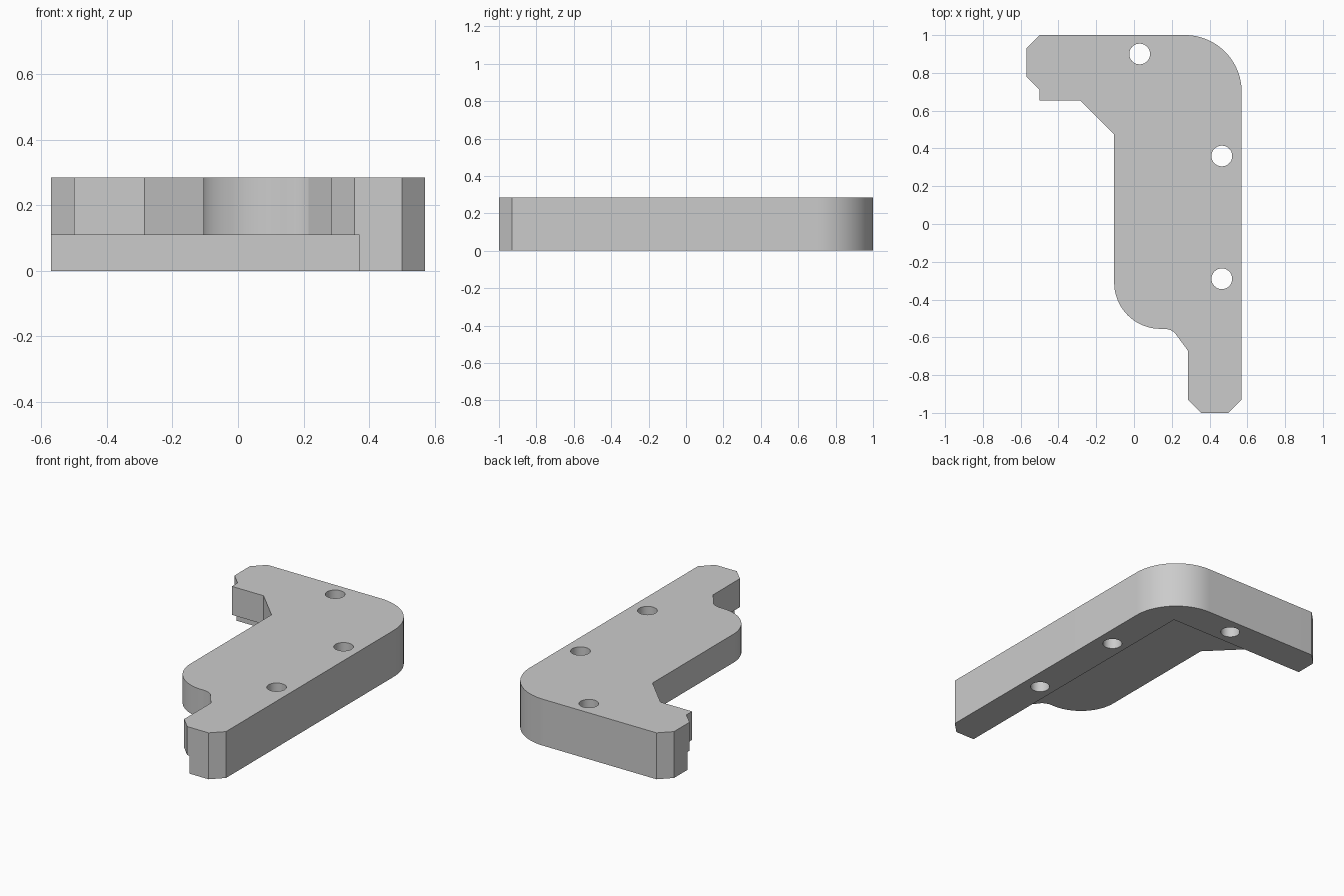
import bpy, bmesh, math
from mathutils import Vector

HEIGHT = 0.285
if "Cube" in bpy.data.objects:
    bpy.data.objects.remove(bpy.data.objects["Cube"], do_unlink=True)

grey = bpy.data.materials.new("plain_grey")
grey.use_nodes = True
grey.diffuse_color = (0.6, 0.6, 0.6, 1)
grey.node_tree.nodes["Principled BSDF"].inputs["Base Color"].default_value = (0.6, 0.6, 0.6, 1)


def arc(cx, cy, r, start, end, steps):
    """Points along an arc, angles in degrees."""
    angles = [math.radians(start + (end - start) * i / steps) for i in range(steps + 1)]
    return [(cx + r * math.cos(a), cy + r * math.sin(a)) for a in angles]


def prism(name, outline, z0, z1):
    """Extrude a flat outline between two heights."""
    bm = bmesh.new()
    face = bm.faces.new([bm.verts.new((x, y, z0)) for x, y in outline])
    top = bmesh.ops.extrude_face_region(bm, geom=[face])["geom"]
    moved = [v for v in top if isinstance(v, bmesh.types.BMVert)]
    bmesh.ops.translate(bm, verts=moved, vec=Vector((0, 0, z1 - z0)))
    bmesh.ops.recalc_face_normals(bm, faces=bm.faces)
    mesh = bpy.data.meshes.new(name)
    bm.to_mesh(mesh)
    bm.free()
    mesh.materials.append(grey)
    ob = bpy.data.objects.new(name, mesh)
    bpy.context.collection.objects.link(ob)
    return ob


# Bracket plate: back arm, rounded outer corner, long side arm, rounded inner lobe
outline = [(-0.57, 0.93), (-0.5, 1.0)]
outline += arc(0.27, 0.70, 0.30, 90, 0, 24)
outline += [(0.57, -0.93), (0.5, -1.0), (0.355, -1.0), (0.285, -0.93),
            (0.285, -0.67), (0.215, -0.575), (0.195, -0.562), (0.17, -0.555)]
outline += arc(0.14, -0.31, 0.245, 270, 180, 20)
outline += [(-0.105, 0.475), (-0.285, 0.655), (-0.5, 0.655), (-0.5, 0.71), (-0.57, 0.78)]
bracket = prism("bracket_plate", outline, 0, HEIGHT)

# Underside step and the three screw holes
cutters = [prism("step_cutter", [(-1, -1.2), (0.37, -1.2), (0.37, 0.8), (-1, 0.8)], -0.1, 0.11)]
for x, y in [(0.03, 0.90), (0.465, 0.36), (0.465, -0.29)]:
    cutters.append(prism("hole_cutter", arc(x, y, 0.055, 0, 360, 32)[:-1], -0.1, HEIGHT + 0.1))

bpy.ops.object.select_all(action='DESELECT')
bpy.context.view_layer.objects.active = bracket
bracket.select_set(True)
for cutter in cutters:
    cutter.hide_render = True
    mod = bracket.modifiers.new("cut", 'BOOLEAN')
    mod.operation = 'DIFFERENCE'
    mod.solver = 'EXACT'
    mod.object = cutter
    bpy.ops.object.modifier_apply(modifier=mod.name)
    bpy.data.objects.remove(cutter, do_unlink=True)

bpy.ops.object.shade_smooth_by_angle(angle=math.radians(20))
